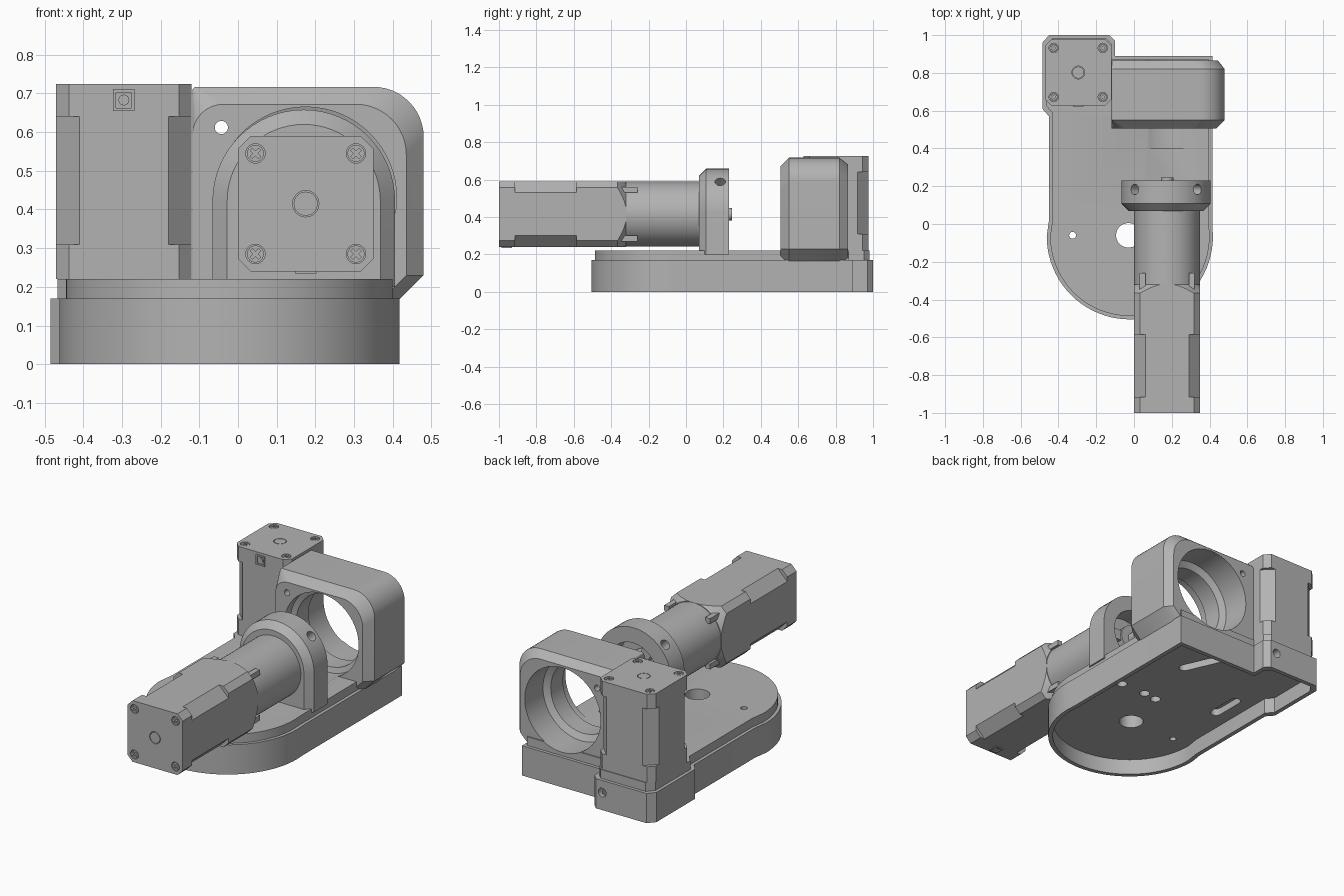
import bpy, bmesh, math
from mathutils import Matrix, Vector

cube = bpy.data.objects.get("Cube")
if cube:
    bpy.data.objects.remove(cube, do_unlink=True)

grey = bpy.data.materials.new("machined_grey")
grey.use_nodes = True
grey.diffuse_color = (0.45, 0.45, 0.45, 1)
grey.node_tree.nodes["Principled BSDF"].inputs["Base Color"].default_value = (0.45, 0.45, 0.45, 1)


def loft(name, sections, matrix=Matrix()):
    """Skin a stack of equal-length point rings and cap both ends."""
    bm = bmesh.new()
    rings = [[bm.verts.new(matrix @ Vector(p)) for p in s] for s in sections]
    n = len(rings[0])
    for a, b in zip(rings, rings[1:]):
        for i in range(n):
            bm.faces.new((a[i], a[(i + 1) % n], b[(i + 1) % n], b[i]))
    bm.faces.new(rings[0])
    bm.faces.new(rings[-1])
    bmesh.ops.recalc_face_normals(bm, faces=bm.faces)
    mesh = bpy.data.meshes.new(name)
    bm.to_mesh(mesh)
    bm.free()
    mesh.materials.append(grey)
    ob = bpy.data.objects.new(name, mesh)
    bpy.context.collection.objects.link(ob)
    return ob


def arc(cx, cy, r, a0, a1, n):
    return [(cx + r * math.cos(math.radians(a0 + (a1 - a0) * i / n)),
             cy + r * math.sin(math.radians(a0 + (a1 - a0) * i / n))) for i in range(n + 1)]


def turned(name, rings, matrix=Matrix(), n=48):
    """Solid of revolution about local z from (radius, height) pairs."""
    return loft(name, [[(x, y, h) for x, y in arc(0, 0, r, 0, 360, n)[:-1]] for r, h in rings], matrix)


def prism(name, outline, z0, z1, matrix=Matrix()):
    return loft(name, [[(x, y, z) for x, y in outline] for z in (z0, z1)], matrix)


def box(name, x0, x1, y0, y1, z0, z1, matrix=Matrix()):
    return prism(name, [(x0, y0), (x1, y0), (x1, y1), (x0, y1)], z0, z1, matrix)


def octagon(h, c):
    """Square of half size h with corners cut by c."""
    k = h - c
    return [(h, -k), (h, k), (k, h), (-k, h), (-h, k), (-h, -k), (-k, -h), (k, -h)]


def boolean(target, cutters, operation="DIFFERENCE", keep=False):
    for c in cutters:
        c.hide_render = True
        mod = target.modifiers.new("cut", "BOOLEAN")
        mod.object, mod.operation, mod.solver = c, operation, "EXACT"
        bpy.context.view_layer.objects.active = target
        bpy.ops.object.modifier_apply(modifier=mod.name)
    if not keep:
        for c in cutters:
            bpy.data.objects.remove(c, do_unlink=True)


def at(x, y, z):
    return Matrix.Translation((x, y, z))


def along_y(x, z):
    """Local z runs toward +y."""
    return at(x, 0, z) @ Matrix.Rotation(-math.pi / 2, 4, "X")


AX, AZ = 0.175, 0.415   # axis of the horizontal drive
HX, HZ = 0.175, 0.43    # axis of the large bore


# Base: lower shell and stepped deck
def base_outline(i):
    right, left = 0.415 - i, -0.45 + i
    return arc(-0.022, -0.065, 0.44 - i, 180, 360, 40) + [
        (right, 0.0), (right, 0.89 - i), (-0.10 - i, 0.89 - i), (-0.10 - i, 0.97 - i),
        (-0.13 - i, 1 - i), (-0.45 + i, 1 - i), (-0.485 + i, 0.96 - i),
        (-0.485 + i, 0.61 + i), (left, 0.57 + i), (left, 0.02)]


base = prism("base_shell", base_outline(0), 0, 0.17)
deck = prism("base_deck", base_outline(0.018), 0.165, 0.22)
for x, y, r in ((-0.03, -0.06, 0.065), (-0.325, -0.06, 0.018)):
    hole = turned("hole", [(r, -0.1), (r, 0.3)], at(x, y, 0))
    boolean(base, [hole], keep=True)
    boolean(deck, [hole])
cuts = [prism("hollow", base_outline(0.025), -0.1, 0.09)]
for x, y in ((0.27, 0.22), (0.11, 0.22), (0.025, 0.21)):
    cuts.append(turned("blind_hole", [(0.028, 0.05), (0.028, 0.15)], at(x, y, 0), 24))
for x, y, turn, half in ((0.07, 0.69, 114, 0.13), (-0.32, 0.39, 90, 0.08)):
    slot = arc(half, 0, 0.03, -90, 90, 10) + arc(-half, 0, 0.03, 90, 270, 10)
    cuts.append(prism("slot", slot, 0.05, 0.13, at(x, y, 0) @ Matrix.Rotation(math.radians(turn), 4, "Z")))
cuts.append(turned("rear_hole", [(0.025, 0.95), (0.025, 1.1)], along_y(-0.17, 0.1), 24))
boolean(base, cuts)


# Bearing housing with a large stepped bore
def housing_section(y, i, left_r):
    r, x0, x1, z0, z1 = 0.13, -0.118, 0.48 - i, 0.14, 0.717 - i
    pts = [(x0, z0), (x1 - 0.09, z0), (x1, z0 + 0.09)]
    pts += arc(x1 - r, z1 - r, r, 0, 90, 12) + arc(x0 + left_r, z1 - left_r, left_r, 90, 180, 8)
    return [(x, y, z) for x, z in pts]


housing = loft("bearing_housing", [housing_section(0.505, 0.045, 0.08), housing_section(0.55, 0, 0.01),
                                   housing_section(0.82, 0, 0.01), housing_section(0.865, 0.035, 0.01)])
bore = turned("bore", [(0.235, 0.4), (0.235, 0.56), (0.205, 0.57), (0.205, 0.68),
                       (0.24, 0.70), (0.24, 1.1)], along_y(HX, HZ), 64)
boolean(deck, [bore], keep=True)
pin_hole = turned("pin_hole", [(0.017, 0.4), (0.017, 1.0)], along_y(-0.043, 0.612), 24)
boolean(housing, [bore, pin_hole])


# Arched drive bracket
def arch_section(y, r):
    pts = [(AX - 0.005 - r, 0.2), (AX - 0.005 + r, 0.2)] + arc(AX - 0.005, 0.422, r, 0, 180, 32)
    return [(x, y, z) for x, z in pts]


bracket = loft("drive_bracket", [arch_section(0.07, 0.198), arch_section(0.108, 0.236),
                                 arch_section(0.23, 0.236)])
cuts = [turned("bracket_bore", [(0.155, 0.12), (0.155, 0.3)], along_y(AX, AZ))]
for side in (-1, 1):
    tilt = at(AX - 0.005, 0.183, 0.422) @ Matrix.Rotation(side * math.pi / 4, 4, "Y")
    cuts.append(turned("screw_hole", [(0.028, 0.1), (0.028, 0.4)], tilt, 24))
boolean(bracket, cuts)
turned("drive_hub", [(0.08, 0.1), (0.08, 0.2), (0.033, 0.2), (0.033, 0.245)], along_y(AX, AZ), 32)
for k in range(3):
    spin = along_y(AX, AZ) @ Matrix.Rotation(k * 2 * math.pi / 3, 4, "Z")
    box("hub_jaw", 0.05, 0.13, -0.03, 0.03, 0.11, 0.19, spin)


# Motor standing on local z = 0 with its end cap on top
def motor(prefix, matrix):
    h, length = 0.175, 0.505
    thin, thick = octagon(h, 0.033), octagon(h, 0.06)
    body = prism(prefix + "_body", thick, 0.09, 0.42, matrix)
    foot = prism(prefix + "_foot", thin, 0, 0.09, matrix)
    cap = prism(prefix + "_end_cap", thin, 0.42, length, matrix)
    corners = [(x, y) for x in (-0.13, 0.13) for y in (-0.13, 0.13)]
    cuts = [turned("pocket", [(0.025, length - 0.012), (0.025, 0.6)], matrix @ at(x, y, 0), 24)
            for x, y in corners]
    cuts.append(turned("ring", [(0.034, length - 0.012), (0.034, 0.6)], matrix, 32))
    boolean(cap, cuts)
    turned(prefix + "_shaft_end", [(0.031, length - 0.02), (0.031, length)], matrix, 32)
    for x, y in corners:
        m = matrix @ at(x, y, length)
        screw = turned(prefix + "_screw", [(0.022, -0.02), (0.022, -0.001)], m, 24)
        slots = [box("slot", -a, a, -b, b, -0.009, 0.02, m @ Matrix.Rotation(math.pi / 4, 4, "Z"))
                 for a, b in ((0.015, 0.004), (0.004, 0.015))]
        boolean(screw, slots)
    # Cable socket
    m = matrix @ at(0, -h, length - 0.042) @ Matrix.Rotation(math.pi / 2, 4, "X")
    socket = box(prefix + "_socket", -0.028, 0.028, -0.028, 0.028, -0.01, 0.006, m)
    boolean(socket, [box("recess", -0.02, 0.02, -0.02, 0.02, -0.004, 0.02, m)])
    turned(prefix + "_socket_plug", [(0.014, -0.008), (0.014, 0.004)], m, 16)


motor("upright_motor", at(-0.295, 0.802, 0.22))
motor("drive_motor", at(AX, -0.495, AZ) @ Matrix.Rotation(math.pi / 2, 4, "X"))

# Gearbox: square adapter rounded into the round barrel
drive = along_y(AX, AZ)
adapter = prism("gearbox_adapter", octagon(0.175, 0.033), -0.497, -0.32, drive)
boolean(adapter, [turned("cone", [(0.27, -0.6), (0.27, -0.41), (0.178, -0.32), (0.178, -0.2)], drive)],
        "INTERSECT")
turned("gearbox_barrel", [(0.174, -0.34), (0.174, 0.072)], drive, 64)
for x in (-0.13, 0.13):
    for y in (-0.13, 0.13):
        box("adapter_bolt_arm", x - 0.015, x + 0.015, y - 0.015, y + 0.015, -0.45, -0.26, drive)

# Keep crisp edges on rounded parts
for ob in [o for o in bpy.context.scene.objects if o.type == "MESH"]:
    bpy.ops.object.select_all(action="DESELECT")
    ob.select_set(True)
    bpy.context.view_layer.objects.active = ob
    bpy.ops.object.shade_smooth_by_angle(angle=math.radians(30))
